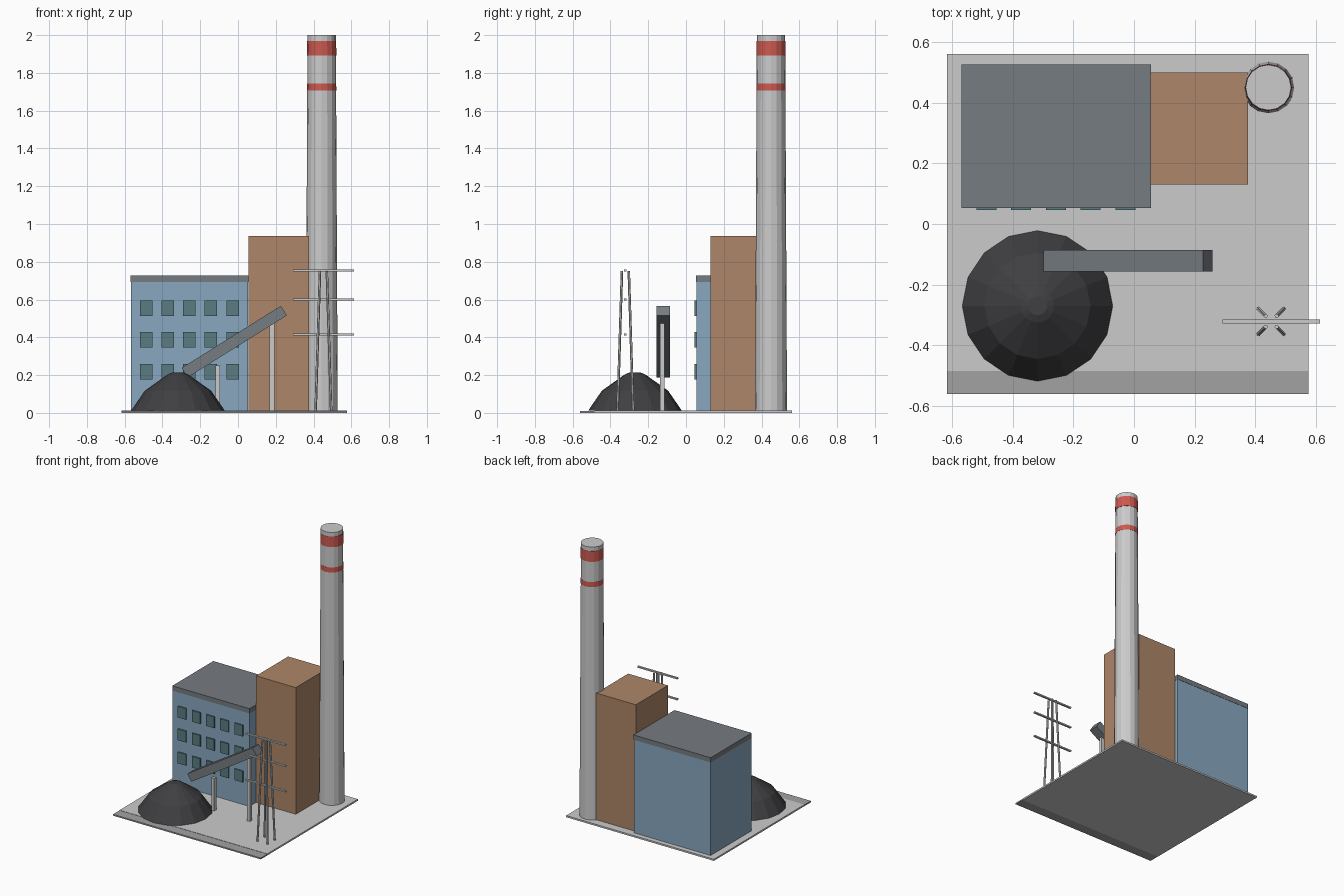
import bpy, bmesh, math
from mathutils import Vector, Matrix

if "Cube" in bpy.data.objects:
    bpy.data.objects.remove(bpy.data.objects["Cube"])


def material(name, rgb):
    m = bpy.data.materials.new(name)
    m.diffuse_color = (*rgb, 1)
    m.use_nodes = True
    m.node_tree.nodes["Principled BSDF"].inputs["Base Color"].default_value = m.diffuse_color
    return m


BLUE = material("blue_cladding", (0.25, 0.39, 0.52))
ROOF = material("dark_grey", (0.18, 0.20, 0.22))
BROWN = material("brown_cladding", (0.42, 0.24, 0.14))
GLASS = material("window_glass", (0.10, 0.20, 0.22))
COAL = material("coal", (0.05, 0.05, 0.055))
RED = material("red_paint", (0.60, 0.10, 0.08))
PAVING = material("road_grey", (0.36, 0.36, 0.36))


def finish(name, bm, mat=None):
    bmesh.ops.recalc_face_normals(bm, faces=bm.faces)
    me = bpy.data.meshes.new(name)
    bm.to_mesh(me)
    bm.free()
    ob = bpy.data.objects.new(name, me)
    bpy.context.collection.objects.link(ob)
    if mat:
        me.materials.append(mat)
    return ob


def box(name, x, y, z, mat=None):
    """Box from (min, max) ranges."""
    bm = bmesh.new()
    bmesh.ops.create_cube(bm, size=1)
    for v in bm.verts:
        v.co = Vector([(r[0] + r[1]) / 2 + c * (r[1] - r[0]) for r, c in zip((x, y, z), v.co)])
    return finish(name, bm, mat)


def lathe(name, x, y, profile, sides, mat=None):
    """Capped solid of revolution from (radius, height) points."""
    bm = bmesh.new()
    rings = [[bm.verts.new((x + r * math.cos(2 * math.pi * i / sides),
                            y + r * math.sin(2 * math.pi * i / sides), z))
              for i in range(sides)] for r, z in profile]
    for a, b in zip(rings, rings[1:]):
        for i in range(sides):
            j = (i + 1) % sides
            bm.faces.new((a[i], a[j], b[j], b[i]))
    bm.faces.new(rings[0])
    bm.faces.new(rings[-1])
    return finish(name, bm, mat)


def rod(name, a, b, radius, sides=6, mat=None):
    a, b = Vector(a), Vector(b)
    bm = bmesh.new()
    rot = (b - a).to_track_quat('Z', 'Y').to_matrix().to_4x4()
    bmesh.ops.create_cone(bm, cap_ends=True, segments=sides, radius1=radius, radius2=radius,
                          depth=(b - a).length, matrix=Matrix.Translation((a + b) / 2) @ rot)
    return finish(name, bm, mat)


G = 0.012  # ground slab top

# Site slab with a road strip along the front
box("site_slab", (-0.617, 0.576), (-0.485, 0.56), (0, G))
box("front_road", (-0.617, 0.576), (-0.56, -0.485), (0, G - 0.002), PAVING)

# Turbine hall with roof and windows
box("turbine_hall", (-0.566, 0.054), (0.055, 0.524), (G, 0.692), BLUE)
box("hall_roof", (-0.568, 0.056), (0.053, 0.526), (0.692, 0.727), ROOF)
for row, z in enumerate((0.218, 0.387, 0.553)):
    for col in range(5):
        x = -0.486 + 0.1143 * col
        box(f"window_{row}_{col}", (x - 0.033, x + 0.033), (0.046, 0.06),
            (z - 0.041, z + 0.041), GLASS)

# Boiler house
box("boiler_house", (0.055, 0.376), (0.13, 0.50), (G, 0.937), BROWN)

# Chimney with painted bands
CX, CY = 0.443, 0.45
lathe("chimney", CX, CY, [(0.085, G), (0.075, 2.0)], 16)
for name, lo, hi in (("upper_band", 1.893, 1.97), ("lower_band", 1.708, 1.745)):
    lathe(name, CX, CY, [(0.0775, lo), (0.0768, hi)], 16, RED)

# Coal pile
lathe("coal_pile", -0.318, -0.27,
      [(0.248, G), (0.175, 0.118), (0.055, 0.203), (0.031, 0.213)], 16, COAL)

# Inclined conveyor and its supports
conveyor = box("conveyor", (-0.31, 0.31), (-0.036, 0.036), (-0.03, 0.03), ROOF)
conveyor.location = (-0.02, -0.121, 0.377)
conveyor.rotation_euler = (0, -math.radians(32), 0)
for name, x, top in (("conveyor_post_low", -0.108, 0.25), ("conveyor_post_high", 0.18, 0.472)):
    box(name, (x - 0.012, x + 0.012), (-0.137, -0.113), (G, top))

# Power pylon: four leaning legs and three cross arms
PX, PY = 0.452, -0.321
for sx in (-1, 1):
    for sy in (-1, 1):
        rod(f"pylon_leg_{sx}_{sy}", (PX + sx * 0.041, PY + sy * 0.041, G),
            (PX + sx * 0.018, PY + sy * 0.018, 0.75), 0.007)
for i, z in enumerate((0.415, 0.60, 0.753)):
    box(f"pylon_arm_{i}", (PX - 0.161, PX + 0.161), (PY - 0.007, PY + 0.007),
        (z - 0.005, z + 0.005))
